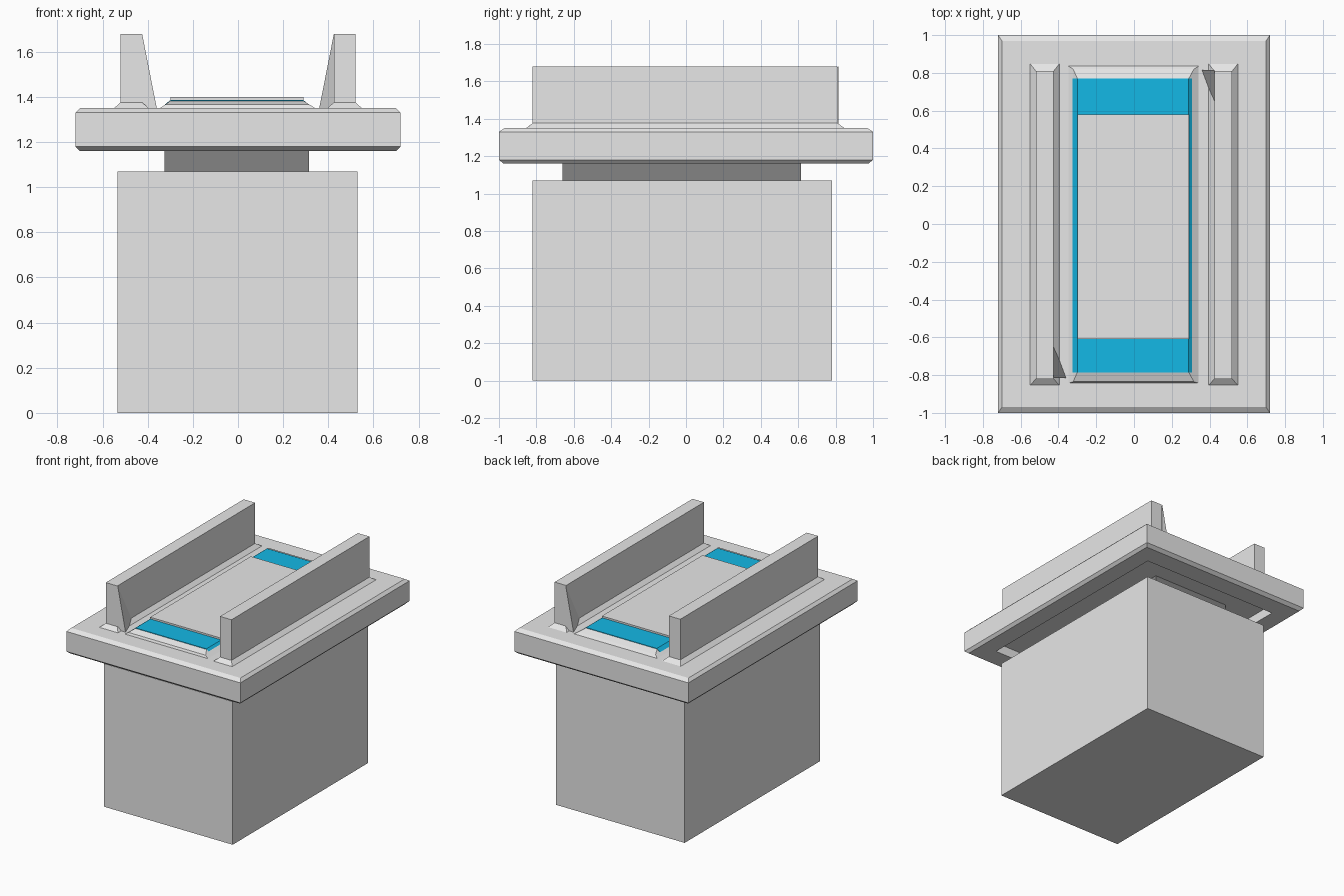
import bpy, bmesh

if "Cube" in bpy.data.objects:
    bpy.data.objects.remove(bpy.data.objects["Cube"])


def material(name, rgb):
    m = bpy.data.materials.new(name)
    m.diffuse_color = (*rgb, 1.0)
    m.use_nodes = True
    m.node_tree.nodes["Principled BSDF"].inputs["Base Color"].default_value = m.diffuse_color
    return m


grey = material("light grey", (0.8, 0.8, 0.8))
dark = material("dark grey", (0.23, 0.23, 0.23))
blue = material("bright blue", (0.007, 0.48, 0.79))


def finish(name, bm, mat):
    bmesh.ops.recalc_face_normals(bm, faces=bm.faces)
    me = bpy.data.meshes.new(name)
    bm.to_mesh(me)
    bm.free()
    me.materials.append(mat)
    ob = bpy.data.objects.new(name, me)
    bpy.context.collection.objects.link(ob)
    return ob


def loft(name, rings, mat):
    """Closed solid through rectangular rings (x0, x1, y0, y1, z)."""
    bm = bmesh.new()
    loops = []
    for x0, x1, y0, y1, z in rings:
        loops.append([bm.verts.new(p) for p in
                      ((x0, y0, z), (x1, y0, z), (x1, y1, z), (x0, y1, z))])
    for a, b in zip(loops, loops[1:]):
        for i in range(4):
            j = (i + 1) % 4
            bm.faces.new((a[i], a[j], b[j], b[i]))
    bm.faces.new(loops[0][::-1])
    bm.faces.new(loops[-1])
    return finish(name, bm, mat)


def box(name, x0, x1, y0, y1, z0, z1, mat):
    return loft(name, [(x0, x1, y0, y1, z0), (x0, x1, y0, y1, z1)], mat)


def sym(x, y, z):
    return (-x, x, -y, y, z)


# Pedestal block and narrow neck
box("base_block", -0.535, 0.53, -0.82, 0.78, 0, 1.07, grey)
box("neck", -0.325, 0.315, -0.66, 0.615, 1.07, 1.23, dark)

# Bevelled table slab with a shallow recess underneath
loft("table_slab", [sym(0.57, 0.83, 1.23), sym(0.57, 0.83, 1.16),
                    sym(0.70, 0.975, 1.16), sym(0.72, 1.0, 1.18),
                    sym(0.72, 1.0, 1.33), sym(0.70, 0.97, 1.35)], grey)

# Raised centre: grey skirt, blue pad, grey cover plate
loft("pad_skirt", [(-0.355, 0.35, -0.845, 0.84, 1.345),
                   (-0.322, 0.317, -0.835, 0.82, 1.366),
                   (-0.30, 0.29, -0.785, 0.77, 1.383)], grey)
loft("blue_pad", [(-0.325, 0.315, -0.785, 0.77, 1.366),
                  (-0.298, 0.288, -0.785, 0.77, 1.387)], blue)
box("cover_plate", -0.30, 0.29, -0.61, 0.58, 1.36, 1.40, grey)

# Side rails, each with a flared foot and a wedge at one end
for side, s in (("left", -1), ("right", 1)):
    def xs(a, b):
        return (min(s * a, s * b), max(s * a, s * b))
    box(side + "_rail", *xs(0.425, 0.52), -0.82, 0.81, 1.34, 1.68, grey)
    loft(side + "_rail_foot", [(*xs(0.39, 0.555), -0.86, 0.855, 1.345),
                               (*xs(0.425, 0.52), -0.82, 0.81, 1.376)], grey)
    bm = bmesh.new()
    y0, y1 = s * 0.815, s * 0.64
    a, b, c, d = [bm.verts.new(p) for p in (
        (s * 0.425, y0, 1.68), (s * 0.36, y0, 1.35),
        (s * 0.425, y1, 1.35), (s * 0.425, y0, 1.35))]
    for f in ((a, b, c), (a, b, d), (a, c, d), (b, c, d)):
        bm.faces.new(f)
    finish(side + "_rail_wedge", bm, grey)
